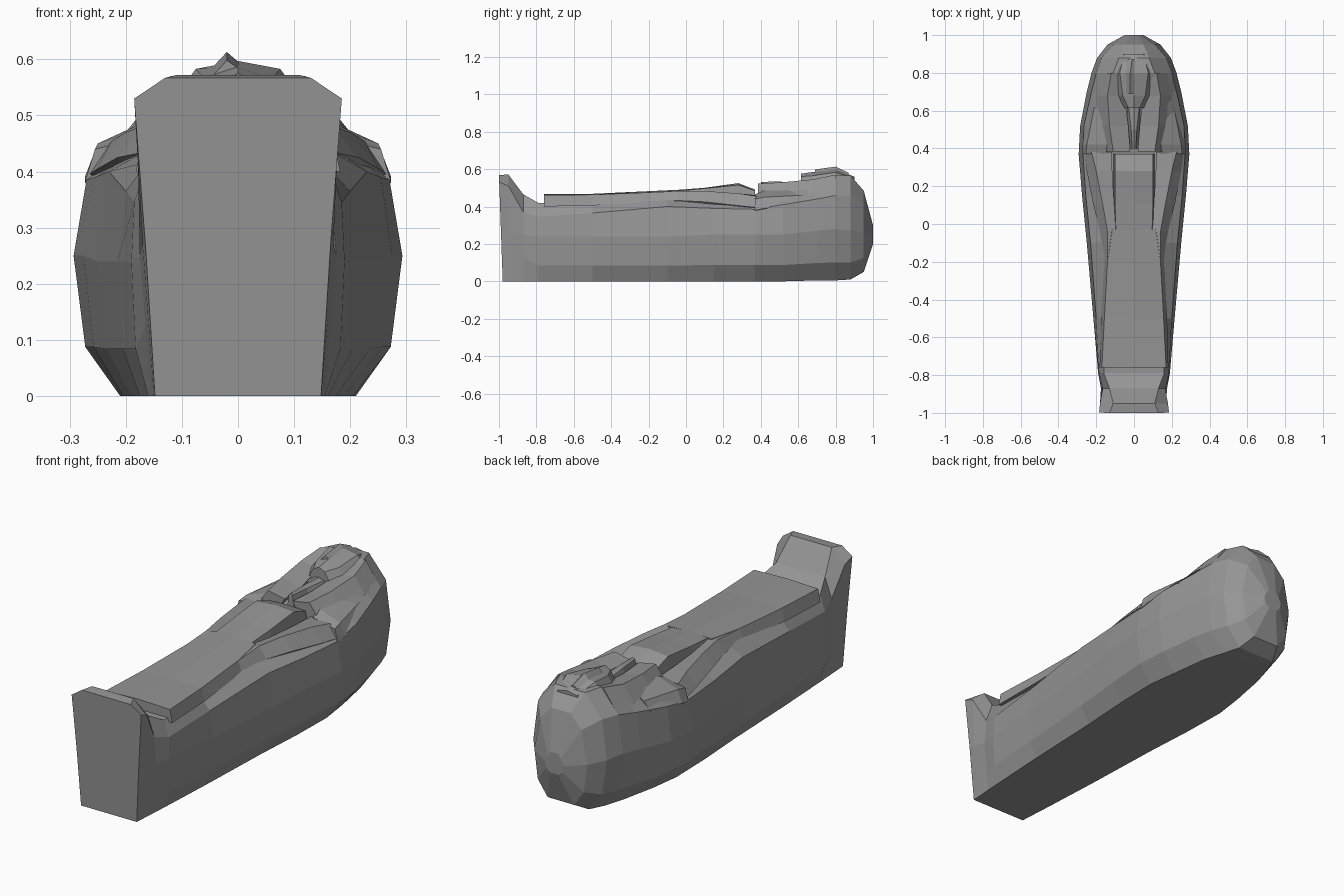
import bpy, bmesh

# Dark stone grey shared by every part
stone = bpy.data.materials.new("dark_grey")
stone.diffuse_color = (.3, .3, .3, 1)


def loft(name, rings, mirror=False):
    """Skin closed rings of equal point count, cap both ends, flat faces."""
    bm = bmesh.new()
    vr = [[bm.verts.new(p) for p in r] for r in rings]
    n = len(vr[0])
    for a, b in zip(vr, vr[1:]):
        for i in range(n):
            j = (i + 1) % n
            bm.faces.new((a[i], a[j], b[j], b[i]))
    bm.faces.new(vr[0])
    bm.faces.new(vr[-1])
    bmesh.ops.recalc_face_normals(bm, faces=bm.faces)
    me = bpy.data.meshes.new(name)
    bm.to_mesh(me)
    bm.free()
    me.materials.append(stone)
    ob = bpy.data.objects.new(name, me)
    bpy.context.collection.objects.link(ob)
    if mirror:
        m = ob.modifiers.new("Mirror", 'MIRROR')
        m.use_mirror_merge = False


def both_sides(half, y):
    """Complete a right-hand half section with its mirror image."""
    return [(x, y, z) for x, z in half] + [(-x, y, z) for x, z in reversed(half)]


def slab(name, stations):
    """Symmetric raised panel: y, bottom half width, bottom z, top half width, edge z, crown z."""
    loft(name, [[(wb, y, zb), (wt, y, zt), (0, y, zc), (-wt, y, zt), (-wb, y, zb)]
                for y, wb, zb, wt, zt, zc in stations])


def strip(name, stations):
    """Mirrored raised strip: y, outer x, outer z, ridge x, ridge z, inner x, inner z."""
    loft(name, [[(xo, y, zo), (xr, y, zr), (xi, y, zi), ((xo + xi) / 2, y, min(zo, zi) - .06)]
                for y, xo, zo, xr, zr, xi, zi in stations], mirror=True)


# Coffin body with footboard and rounded head
# y, floor z, floor half width, belly half width and z, rim half width and z, top half width and z
body = [
    (-.98, 0, .148, .165, .27, .185, .53, .13, .567),
    (-.95, 0, .15, .17, .27, .18, .51, .11, .572),
    (-.87, 0, .155, .175, .25, .165, .37, .13, .465),
    (-.79, 0, .16, .19, .24, .185, .345, .16, .42),
    (-.50, 0, .175, .215, .24, .20, .365, .15, .42),
    (-.10, 0, .19, .25, .24, .23, .40, .15, .445),
    (.15, 0, .205, .275, .25, .255, .39, .17, .44),
    (.37, 0, .21, .293, .25, .27, .385, .20, .44),
    (.52, 0, .19, .285, .25, .265, .41, .17, .48),
    (.70, .005, .16, .25, .27, .225, .44, .13, .535),
    (.80, .005, .13, .225, .28, .20, .46, .11, .57),
    (.88, .01, .10, .195, .27, .17, .46, .08, .565),
    (.95, .05, .07, .14, .26, .11, .42, .05, .485),
    (1.0, .20, .02, .05, .25, .035, .28, .02, .30),
]
rings = []
for y, z0, wb, wm, zm, wu, zu, wt, zt in body:
    low = (wb + .75 * (wm - wb), z0 + .35 * (zm - z0))
    if y < -.86:
        low = ((wb + wm) / 2, zm / 2)
    rings.append(both_sides([(wb, z0), low, (wm, zm), (wu, zu), (wt, zt)], y))
rings[0] = [(x, y - .02 * z / .567, z) for x, y, z in rings[0]]
loft("coffin_body", rings)

# Raised leg panel on the lid
slab("leg_panel", [
    (-.76, .182, .40, .17, .462, .467),
    (-.50, .175, .405, .157, .463, .468),
    (-.20, .16, .425, .14, .475, .482),
    (-.03, .15, .435, .115, .485, .49)])

# Chest between the arms
slab("chest", [
    (-.06, .11, .43, .095, .482, .488),
    (.10, .11, .43, .10, .497, .50),
    (.28, .11, .43, .10, .515, .525),
    (.37, .11, .43, .10, .485, .49)])

# Folded arms spreading to the elbows
strip("arm", [
    (-.20, .16, .425, .14, .474, .08, .47),
    (-.04, .18, .432, .14, .484, .08, .48),
    (.10, .215, .425, .165, .483, .105, .465),
    (.28, .25, .405, .20, .47, .115, .46),
    (.38, .265, .395, .225, .455, .12, .46)])

# Shoulder pieces above the elbows
strip("shoulder", [
    (.37, .273, .38, .255, .44, .14, .465),
    (.42, .273, .39, .25, .45, .13, .49),
    (.62, .245, .42, .21, .46, .12, .51)])

# Headdress flaps beside the face
strip("headdress_flap", [
    (.385, .155, .46, .11, .522, .02, .505),
    (.52, .18, .47, .13, .53, .03, .505),
    (.68, .20, .47, .14, .545, .05, .53),
    (.80, .19, .47, .12, .57, .05, .56)])

# Beard
slab("beard", [
    (.40, .02, .45, .01, .525, .532),
    (.50, .04, .45, .015, .52, .533),
    (.64, .07, .45, .03, .52, .525)])

# Face, highest at the brow
slab("face", [
    (.615, .06, .51, .03, .56, .575),
    (.68, .10, .51, .06, .565, .585),
    (.80, .13, .51, .075, .583, .597),
    (.90, .10, .48, .05, .55, .56)])

# Nose ridge
loft("nose", [
    [(.03, .69, .565), (-.02, .69, .598), (-.05, .69, .565)],
    [(.03, .80, .57), (-.02, .80, .613), (-.06, .80, .57)],
    [(.02, .87, .56), (-.01, .87, .58), (-.04, .87, .56)]])
